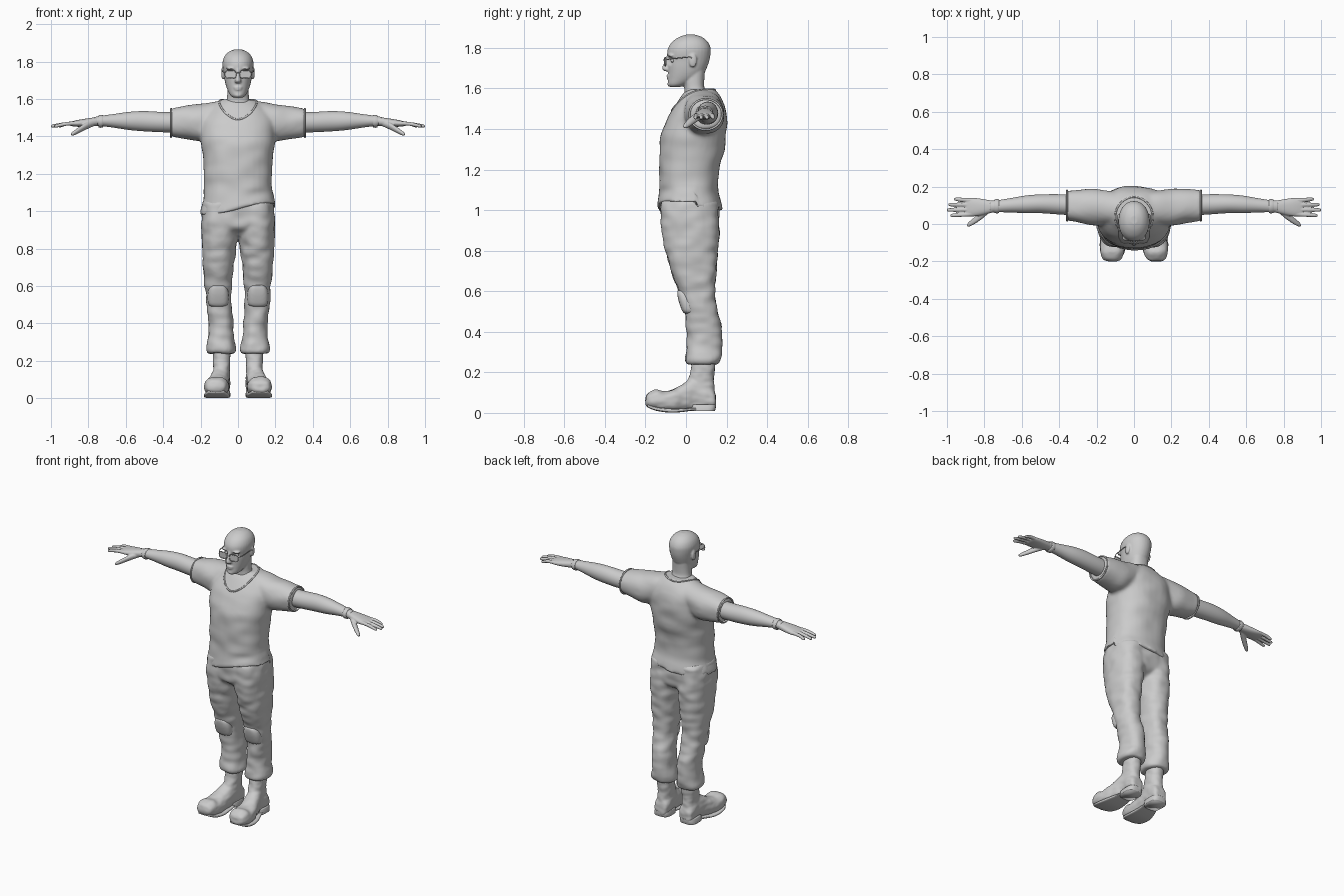
import bpy, bmesh
from math import sin, cos, pi
from mathutils import Vector, noise


def smooth_rings(rings, steps=4):
    """Catmull-Rom interpolation between the given sections."""
    r, out = [Vector(a) for a in rings], []
    for i in range(len(r) - 1):
        a, b, c, d = r[max(i - 1, 0)], r[i], r[i + 1], r[min(i + 2, len(r) - 1)]
        for k in range(steps):
            t = k / steps
            out.append(b + (c - a) * (t / 2) + (2 * a - 5 * b + 4 * c - d) * (t * t / 2)
                       + (3 * b - a - 3 * c + d) * (t ** 3 / 2))
    return out + [r[-1]]


def loft(bm, axis, rings, sides=(1,), p=2.3, n=32):
    """Closed skin over sections (position, centre u, radius u, low v, high v)."""
    for s in sides:
        loops = []
        for t, u, ru, v0, v1 in smooth_rings(rings):
            loop = []
            for i in range(n):
                c, d = cos(2 * pi * i / n), sin(2 * pi * i / n)
                a = u + ru * abs(c) ** (2 / p) * (1 if c > 0 else -1)
                b = (v0 + v1) / 2 + (v1 - v0) / 2 * abs(d) ** (2 / p) * (1 if d > 0 else -1)
                x, y, z = {'x': (t, a, b), 'y': (a, t, b), 'z': (a, b, t)}[axis]
                loop.append(bm.verts.new((s * x, y, z)))
            loops.append(loop)
        for l, m in zip(loops, loops[1:]):
            for i in range(n):
                j = (i + 1) % n
                bm.faces.new((l[i], l[j], m[j], m[i]))
        bm.faces.new(loops[0][::-1])
        bm.faces.new(loops[-1])


def ball(bm, loc, size):
    vs = bmesh.ops.create_uvsphere(bm, u_segments=20, v_segments=12, radius=1)['verts']
    for v in vs:
        v.co = Vector(a * b + c for a, b, c in zip(v.co, size, loc))


def bake(ob):
    """Replace an object's modifiers or curve by the resulting mesh."""
    dg = bpy.context.evaluated_depsgraph_get()
    me = bpy.data.meshes.new_from_object(ob.evaluated_get(dg))
    name = ob.name
    bpy.data.objects.remove(ob)
    new = bpy.data.objects.new(name, me)
    bpy.context.collection.objects.link(new)
    for f in me.polygons:
        f.use_smooth = True
    return new


def finish(name, bm, voxel=0, relax=4):
    """Turn the skins into one object, melted together if voxel is given."""
    bmesh.ops.recalc_face_normals(bm, faces=bm.faces)
    me = bpy.data.meshes.new(name)
    bm.to_mesh(me)
    bm.free()
    ob = bpy.data.objects.new(name, me)
    bpy.context.collection.objects.link(ob)
    if voxel:
        m = ob.modifiers.new("melt", 'REMESH')
        m.mode, m.voxel_size = 'VOXEL', voxel
        m = ob.modifiers.new("relax", 'SMOOTH')
        m.factor, m.iterations = 0.5, relax
    return bake(ob)


def tube(name, pts, r, cyclic=False):
    cu = bpy.data.curves.new(name, 'CURVE')
    cu.dimensions, cu.bevel_depth, cu.bevel_resolution = '3D', r, 2
    sp = cu.splines.new('POLY')
    sp.points.add(len(pts) - 1)
    for q, c in zip(sp.points, pts):
        q.co = (*c, 1)
    sp.use_cyclic_u = cyclic
    ob = bpy.data.objects.new(name, cu)
    bpy.context.collection.objects.link(ob)
    return bake(ob)


def crumple(ob, amount, scale):
    for v in ob.data.vertices:
        q = Vector((v.co.x * scale, v.co.y * scale, v.co.z * scale * 1.6))
        v.co += v.normal * amount * noise.noise(q)


BOTH = (1, -1)

# Head and neck with nose, lips, brow and ears
bm = bmesh.new()
loft(bm, 'z', [(1.607, 0, .024, -.078, -.03), (1.62, 0, .041, -.089, .01), (1.65, 0, .057, -.089, .065),
               (1.68, 0, .067, -.089, .092), (1.71, 0, .073, -.09, .106), (1.74, 0, .077, -.089, .116),
               (1.77, 0, .082, -.093, .121), (1.80, 0, .082, -.088, .121), (1.83, 0, .071, -.068, .107),
               (1.853, 0, .048, -.035, .08), (1.865, 0, .018, 0, .045)], p=2.1)
loft(bm, 'z', [(1.48, 0, .085, -.03, .14), (1.56, 0, .072, -.01, .115), (1.60, 0, .06, -.008, .092),
               (1.64, 0, .057, -.012, .09), (1.70, 0, .056, -.005, .095)])
loft(bm, 'z', [(1.685, 0, .013, -.106, -.07), (1.695, 0, .019, -.117, -.07), (1.705, 0, .015, -.117, -.07),
               (1.73, 0, .011, -.106, -.07), (1.76, 0, .012, -.096, -.07)], p=2)
ball(bm, (0, -.085, 1.662), (.025, .012, .006))
ball(bm, (0, -.084, 1.651), (.021, .012, .006))
ball(bm, (0, -.076, 1.621), (.024, .016, .014))
for s in BOTH:
    ball(bm, (s * .035, -.074, 1.762), (.03, .018, .008))
    ball(bm, (s * .081, .034, 1.738), (.009, .02, .035))
head = finish("head", bm, .005, 4)
for v in head.data.vertices:
    d = (Vector((abs(v.co.x), v.co.y, v.co.z)) - Vector((.034, -.08, 1.738))).length
    v.co.y += .012 * max(0, 1 - (d / .026) ** 2)
bm = bmesh.new()
for s in BOTH:
    ball(bm, (s * .034, -.062, 1.738), (.014, .014, .012))
finish("eyes", bm)

# Spectacles
for s in BOTH:
    rim = [(s * (.04 + .029 * abs(cos(a)) ** .6 * (1 if cos(a) > 0 else -1)),
            -.106 + .008 * (1 + cos(a)) / 2,
            1.732 + .021 * abs(sin(a)) ** .6 * (1 if sin(a) > 0 else -1))
           for a in (2 * pi * i / 28 for i in range(28))]
    tube("glasses_rim", rim, .0025, True)
    tube("glasses_temple", [(s * .069, -.098, 1.742), (s * .082, -.07, 1.746),
                            (s * .087, .02, 1.755), (s * .087, .04, 1.742)], .0025)
    bm = bmesh.new()
    bm.faces.new([bm.verts.new(c) for c in rim])
    finish("glasses_lens", bm)
tube("glasses_bridge", [(-.011, -.106, 1.737), (0, -.111, 1.741), (.011, -.106, 1.737)], .0025)

# Loose shirt: body and short sleeves melted together
bm = bmesh.new()
loft(bm, 'z', [(1.0, 0, .203, -.142, .178), (1.04, 0, .194, -.136, .17), (1.1, 0, .184, -.132, .162),
               (1.2, 0, .183, -.132, .166), (1.3, 0, .188, -.13, .188), (1.38, 0, .2, -.122, .199),
               (1.45, 0, .2, -.094, .202), (1.5, 0, .19, -.068, .194), (1.55, 0, .15, -.03, .175),
               (1.595, 0, .09, .005, .14)])
loft(bm, 'x', [(0, .085, .075, 1.42, 1.59), (.1, .085, .085, 1.41, 1.588), (.2, .09, .098, 1.375, 1.572),
               (.28, .095, .09, 1.385, 1.562), (.345, .098, .082, 1.397, 1.55),
               (.362, .098, .084, 1.393, 1.55)], BOTH)
shirt = finish("shirt", bm, .011, 6)
crumple(shirt, .006, 9)


def hem_shift(x, y):
    return (.03 if y < .05 else .012) * sin(x * 10) + (.012 if y < .05 else .004)


for v in shirt.data.vertices:
    v.co.z += max(0, min(1, (1.14 - v.co.z) / .14)) * hem_shift(v.co.x, v.co.y)

# Neckline bead dropped onto the shirt, and sleeve edges
neck = []
for i in range(48):
    a = 2 * pi * i / 48
    x, y = .1 * cos(a), .037 + .107 * sin(a)
    hit, loc, nor, idx = shirt.ray_cast(Vector((x, y, 3)), Vector((0, 0, -1)))
    neck.append(loc if hit else Vector((x, y, 1.55)))
tube("collar_edge", neck, .005, True)
for s in BOTH:
    tube("sleeve_edge", [(s * .358, .098 + .081 * cos(a), 1.472 + .076 * sin(a))
                         for a in (2 * pi * i / 32 for i in range(32))], .005, True)

# Bare arms
bm = bmesh.new()
loft(bm, 'x', [(.3, .1, .055, 1.42, 1.53), (.4, .105, .054, 1.422, 1.53), (.5, .108, .05, 1.427, 1.535),
               (.58, .105, .047, 1.434, 1.531), (.66, .1, .038, 1.446, 1.52), (.73, .095, .032, 1.455, 1.51),
               (.77, .093, .031, 1.457, 1.503)], BOTH, 2)
finish("arms", bm)

# Wrist bands
bm = bmesh.new()
loft(bm, 'x', [(.722, .095, .037, 1.448, 1.514), (.734, .095, .038, 1.446, 1.515),
               (.746, .095, .036, 1.449, 1.512)], BOTH, 2)
finish("wrist_bands", bm)

# Hands with four fingers and a thumb
bm = bmesh.new()
loft(bm, 'x', [(.75, .093, .03, 1.457, 1.504), (.80, .091, .041, 1.452, 1.497), (.85, .09, .049, 1.451, 1.489),
               (.885, .09, .049, 1.454, 1.481), (.90, .09, .045, 1.458, 1.476)], BOTH)
for y, tip in ((.052, .982), (.077, 1.0), (.102, .992), (.127, .962)):
    e = y + (y - .09) * .15
    loft(bm, 'x', [(.865, y, .011, 1.459, 1.481), (.92, (y + e) / 2, .011, 1.456, 1.477),
                   (tip - .012, e, .0095, 1.447, 1.465), (tip, e, .005, 1.45, 1.459)], BOTH, 2, 12)
loft(bm, 'x', [(.77, .08, .016, 1.455, 1.485), (.81, .05, .021, 1.437, 1.475), (.85, .02, .019, 1.417, 1.45),
               (.88, 0, .014, 1.404, 1.428), (.892, -.007, .007, 1.405, 1.418)], BOTH, 2, 16)
finish("hands", bm, .004, 2)

# Trousers: two legs and the hips
bm = bmesh.new()
loft(bm, 'z', [(.238, .091, .07, .006, .158), (.255, .091, .079, -.004, .17), (.28, .091, .077, -.003, .175),
               (.33, .09, .068, .002, .175), (.4, .092, .066, .003, .179), (.5, .102, .067, -.008, .157),
               (.6, .105, .072, -.036, .142), (.7, .105, .082, -.074, .15), (.8, .103, .092, -.1, .16),
               (.86, .1, .096, -.113, .164), (.95, .097, .1, -.123, .163), (1.04, .09, .1, -.123, .16)], BOTH)
loft(bm, 'z', [(.85, 0, .07, -.03, .09), (.9, 0, .17, -.105, .15), (.95, 0, .194, -.124, .163),
               (1.06, 0, .185, -.125, .158)], p=2.6)
trousers = finish("trousers", bm, .009, 5)
crumple(trousers, .007, 13)

# Knee patches
bm = bmesh.new()
loft(bm, 'z', [(.49, .106, .04, -.008, .06), (.505, .106, .054, -.02, .06), (.55, .106, .057, -.036, .06),
               (.585, .106, .05, -.043, .05), (.605, .106, .034, -.043, .03)], BOTH, 3)
finish("knee_pads", bm, .007, 3)

# Boots: foot and shaft
bm = bmesh.new()
loft(bm, 'y', [(-.2, .118, .026, .042, .072), (-.188, .118, .05, .028, .096), (-.15, .116, .064, .014, .115),
               (-.1, .113, .066, .006, .107), (-.05, .11, .06, .006, .122), (0, .1, .053, .008, .152),
               (.05, .092, .048, .012, .18), (.1, .09, .049, .012, .15), (.135, .09, .045, .012, .12),
               (.147, .09, .03, .02, .09)], BOTH, 2.4)
loft(bm, 'z', [(.06, .09, .047, .0, .145), (.12, .089, .046, .0, .14), (.16, .088, .045, .008, .138),
               (.2, .088, .046, .022, .141), (.27, .088, .049, .03, .147)], BOTH)
boots = finish("boots", bm, .006, 5)
crumple(boots, .003, 25)

# Soles and heels
bm = bmesh.new()
loft(bm, 'y', [(-.19, .117, .04, .028, .045), (-.15, .115, .065, .011, .03), (-.08, .112, .07, .001, .022),
               (-.02, .107, .062, .004, .022), (.04, .098, .05, .012, .025), (.1, .092, .05, .012, .025)],
     BOTH, 4)
loft(bm, 'z', [(.009, .095, .054, .022, .143), (.025, .094, .053, .022, .147), (.042, .093, .049, .02, .148)],
     BOTH, 3.2)
finish("soles", bm)
